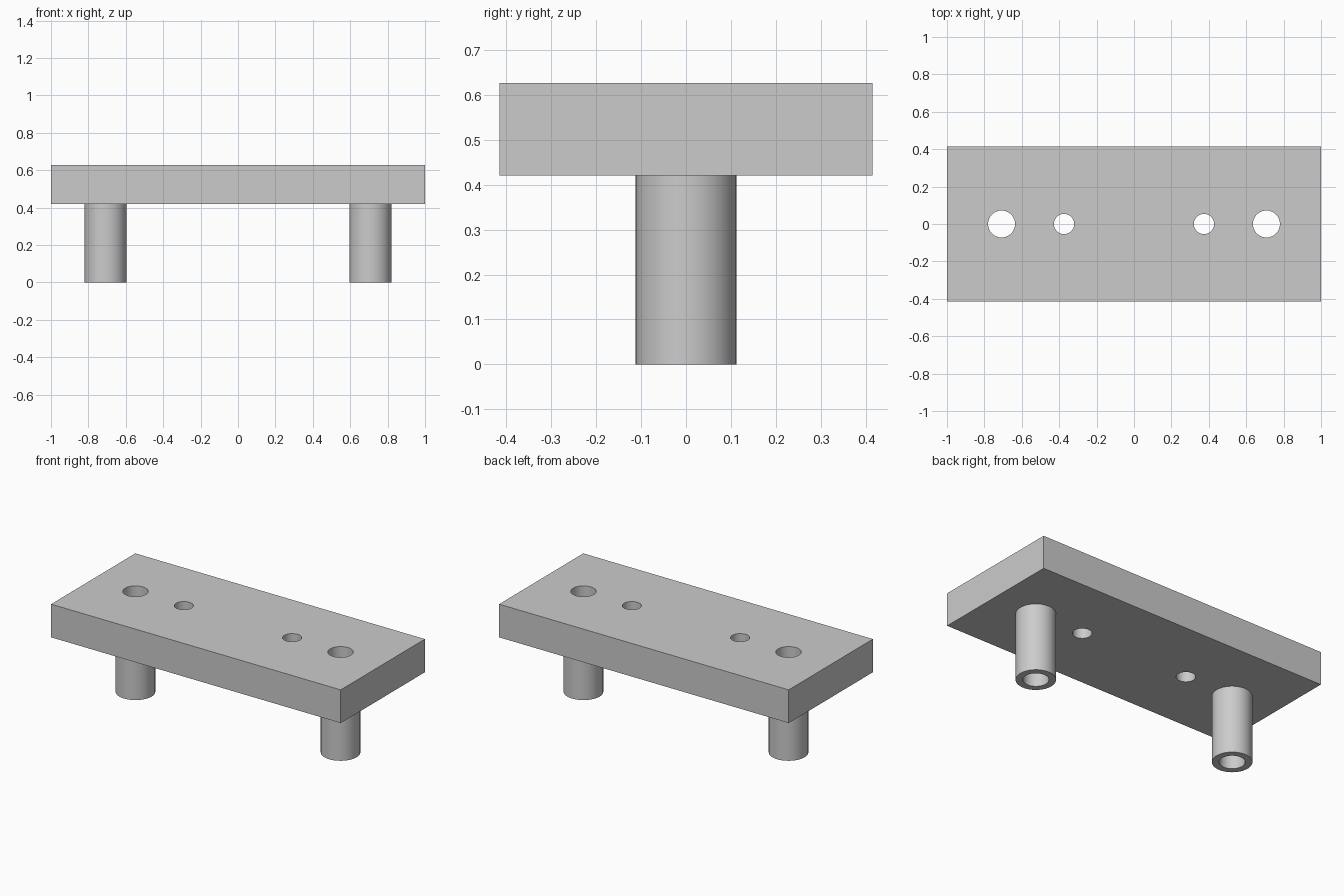
import bpy
import math

if "Cube" in bpy.data.objects:
    bpy.data.objects.remove(bpy.data.objects["Cube"], do_unlink=True)

HALF_X, HALF_Y = 1.0, 0.415
PLATE_Z, TOP_Z = 0.42, 0.627
POST_X, POST_R, BORE_R = 0.708, 0.112, 0.072
HOLE_X, HOLE_R = 0.374, 0.054
SIDES = 64

grey = bpy.data.materials.new("plain grey")
grey.use_nodes = True
colour = (0.6, 0.6, 0.6, 1)
grey.diffuse_color = colour
grey.node_tree.nodes["Principled BSDF"].inputs["Base Color"].default_value = colour


def smooth(obj):
    bpy.ops.object.select_all(action="DESELECT")
    obj.select_set(True)
    bpy.context.view_layer.objects.active = obj
    bpy.ops.object.shade_smooth_by_angle(angle=math.radians(30))


def drill(obj, x, radius):
    """Cut a vertical through hole and discard the cutter."""
    bpy.ops.mesh.primitive_cylinder_add(vertices=SIDES, radius=radius, depth=2, location=(x, 0, TOP_Z))
    cutter = bpy.context.object
    cutter.hide_render = True
    mod = obj.modifiers.new("hole", "BOOLEAN")
    mod.operation, mod.solver, mod.object = "DIFFERENCE", "EXACT", cutter
    bpy.context.view_layer.objects.active = obj
    bpy.ops.object.modifier_apply(modifier=mod.name)
    bpy.data.objects.remove(cutter, do_unlink=True)


def tube(name, x):
    """Hollow post, open where it meets the plate."""
    profile = [(BORE_R, PLATE_Z), (BORE_R, 0), (POST_R, 0), (POST_R, PLATE_Z)]
    verts, faces = [], []
    n = len(profile)
    for i in range(SIDES):
        a = math.tau * i / SIDES
        verts += [(r * math.cos(a), r * math.sin(a), z) for r, z in profile]
        j = (i + 1) % SIDES
        faces += [(i * n + k, i * n + k + 1, j * n + k + 1, j * n + k) for k in range(n - 1)]
    mesh = bpy.data.meshes.new(name)
    mesh.from_pydata(verts, [], [f[::-1] for f in faces])
    mesh.materials.append(grey)
    obj = bpy.data.objects.new(name, mesh)
    obj.location.x = x
    bpy.context.collection.objects.link(obj)
    smooth(obj)


# Flat plate with two large and two small through holes
bpy.ops.mesh.primitive_cube_add(size=1, location=(0, 0, (PLATE_Z + TOP_Z) / 2))
plate = bpy.context.object
plate.name = "plate"
plate.scale = (2 * HALF_X, 2 * HALF_Y, TOP_Z - PLATE_Z)
bpy.ops.object.transform_apply(location=False, rotation=False, scale=True)
plate.data.materials.append(grey)
for side in (-1, 1):
    drill(plate, side * POST_X, BORE_R)
    drill(plate, side * HOLE_X, HOLE_R)
smooth(plate)

# Hollow posts under the large holes
tube("left_post", POST_X)
tube("right_post", -POST_X)
